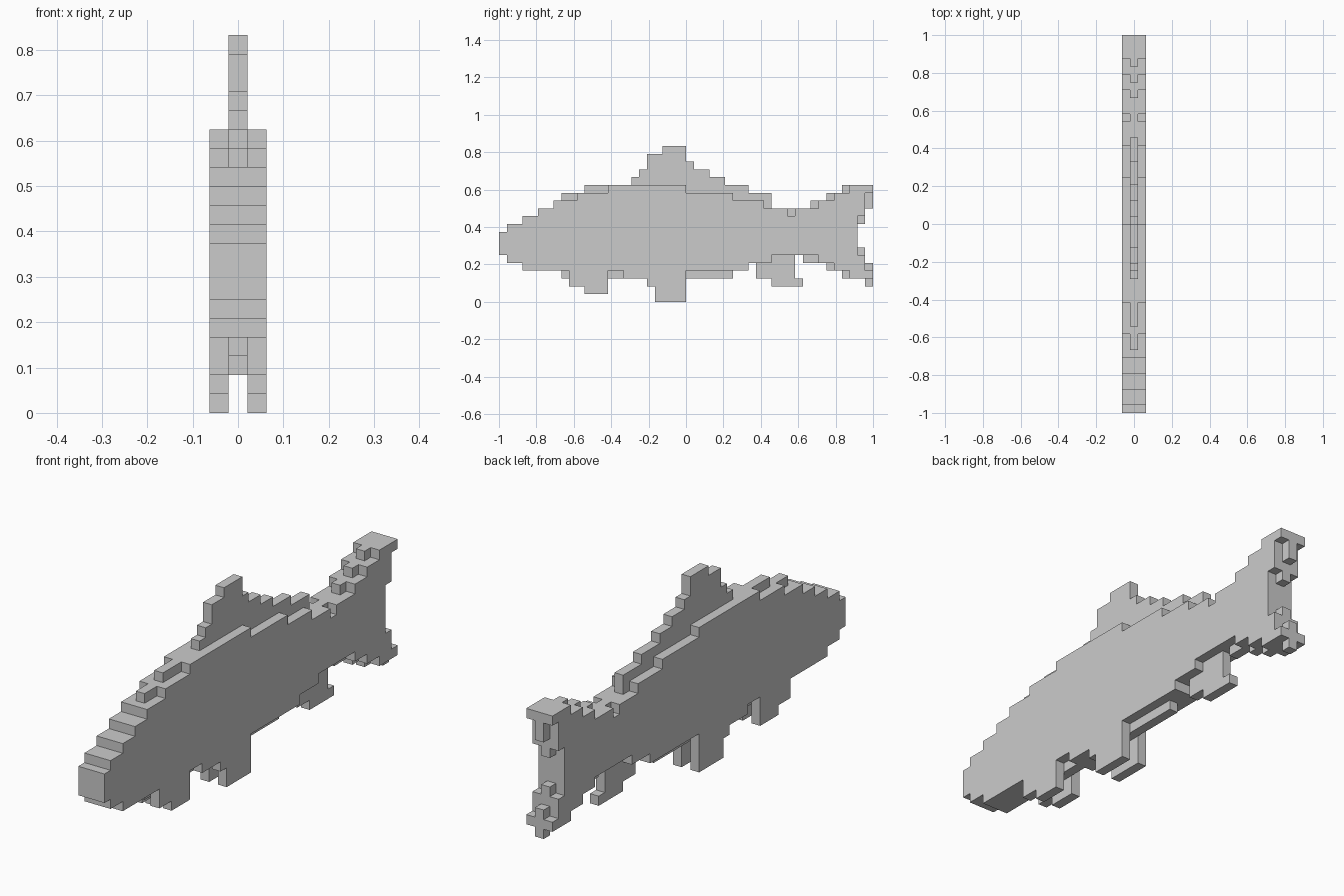
import bpy, bmesh, math

if "Cube" in bpy.data.objects:
    bpy.data.objects.remove(bpy.data.objects["Cube"], do_unlink=True)

U = 2 / 48                       # block size
ALL, MID, SIDES = (-1, 0, 1), (0,), (-1, 1)

mat = bpy.data.materials.new("light_grey")
mat.use_nodes = True
COL = (0.6, 0.6, 0.6, 1)
mat.diffuse_color = COL
bsdf = next(n for n in mat.node_tree.nodes if n.type == 'BSDF_PRINCIPLED')
bsdf.inputs["Base Color"].default_value = COL


def level(steps, j):
    """Height of a stepped outline at block column j."""
    return [h for start, h in steps if start <= j][-1]


def blocks(layers, boxes):
    """Cells of boxes given as (y start, y end, z start, z end) in blocks."""
    return {(i, j, k) for i in layers for a, b, c, d in boxes
            for j in range(a, b) for k in range(c, d)}


# Body: stepped back and belly outlines, three blocks wide
back = [(0, 9), (1, 10), (3, 11), (5, 12), (7, 13), (10, 14), (14, 15), (24, 14),
        (30, 13), (34, 12), (37, 11), (38, 12), (41, 13), (43, 14), (45, 15)]
belly = [(0, 6), (1, 5), (3, 4), (32, 5), (35, 6), (41, 5), (43, 4), (45, 3)]
body = blocks(ALL, [(j, j + 1, level(belly, j), level(back, j)) for j in range(46)])

parts = {
    "body": body,
    # Thin ridge in front of and behind the dorsal fin
    "back_ridge": blocks(MID, [(8, 11, 13, 14), (11, 14, 14, 15), (37, 38, 11, 12)]),
    "dorsal_fin": blocks(MID, [(17, 18, 15, 16), (18, 19, 15, 17), (19, 21, 15, 19),
                               (21, 24, 15, 20), (24, 25, 14, 18), (25, 27, 14, 17),
                               (27, 29, 14, 16), (29, 32, 13, 15), (32, 35, 12, 14)]),
    "belly_keel": blocks(MID, [(8, 30, 3, 4)]),
    "anal_fin": blocks(MID, [(33, 35, 3, 5), (35, 38, 2, 6), (38, 39, 2, 3)]),
    # Paired fins
    "pectoral_fins": blocks(SIDES, [(9, 11, 2, 4), (11, 14, 1, 4)]),
    "pelvic_fins": blocks(SIDES, [(16, 19, 3, 4), (19, 20, 2, 4), (20, 24, 0, 4)]),
    # Forked tail tips, thicker on the outside than the rim
    "tail_fin": blocks(ALL, [(46, 47, 11, 15), (46, 47, 3, 6),
                             (47, 48, 14, 15), (47, 48, 3, 4)])
    | blocks(MID, [(40, 42, 12, 13), (42, 44, 13, 14), (44, 46, 14, 15),
                   (39, 42, 5, 6), (42, 44, 4, 5), (44, 46, 3, 4),
                   (46, 47, 10, 11), (46, 47, 6, 7),
                   (47, 48, 12, 14), (47, 48, 4, 5), (47, 48, 2, 3)]),
}
solid = set().union(*parts.values())


def build(name, cells):
    """Skin the outward faces of a part, then merge flat regions."""
    bm = bmesh.new()
    for cell in cells:
        for axis in range(3):
            for s in (0, 1):
                nb = list(cell)
                nb[axis] += 2 * s - 1
                if tuple(nb) in solid:
                    continue
                u, v = (axis + 1) % 3, (axis + 2) % 3
                ring = []
                for du, dv in ((0, 0), (1, 0), (1, 1), (0, 1)):
                    p = list(cell)
                    p[axis] += s
                    p[u] += du
                    p[v] += dv
                    ring.append(bm.verts.new(((p[0] - 0.5) * U, p[1] * U - 1, p[2] * U)))
                bm.faces.new(ring if s else ring[::-1])
    bmesh.ops.remove_doubles(bm, verts=bm.verts, dist=1e-4)
    bmesh.ops.dissolve_limit(bm, angle_limit=math.radians(1),
                             verts=bm.verts, edges=bm.edges)
    me = bpy.data.meshes.new(name)
    bm.to_mesh(me)
    bm.free()
    me.materials.append(mat)
    bpy.context.collection.objects.link(bpy.data.objects.new(name, me))


used = set()
for name, cells in parts.items():
    build(name, cells - used)
    used |= cells
